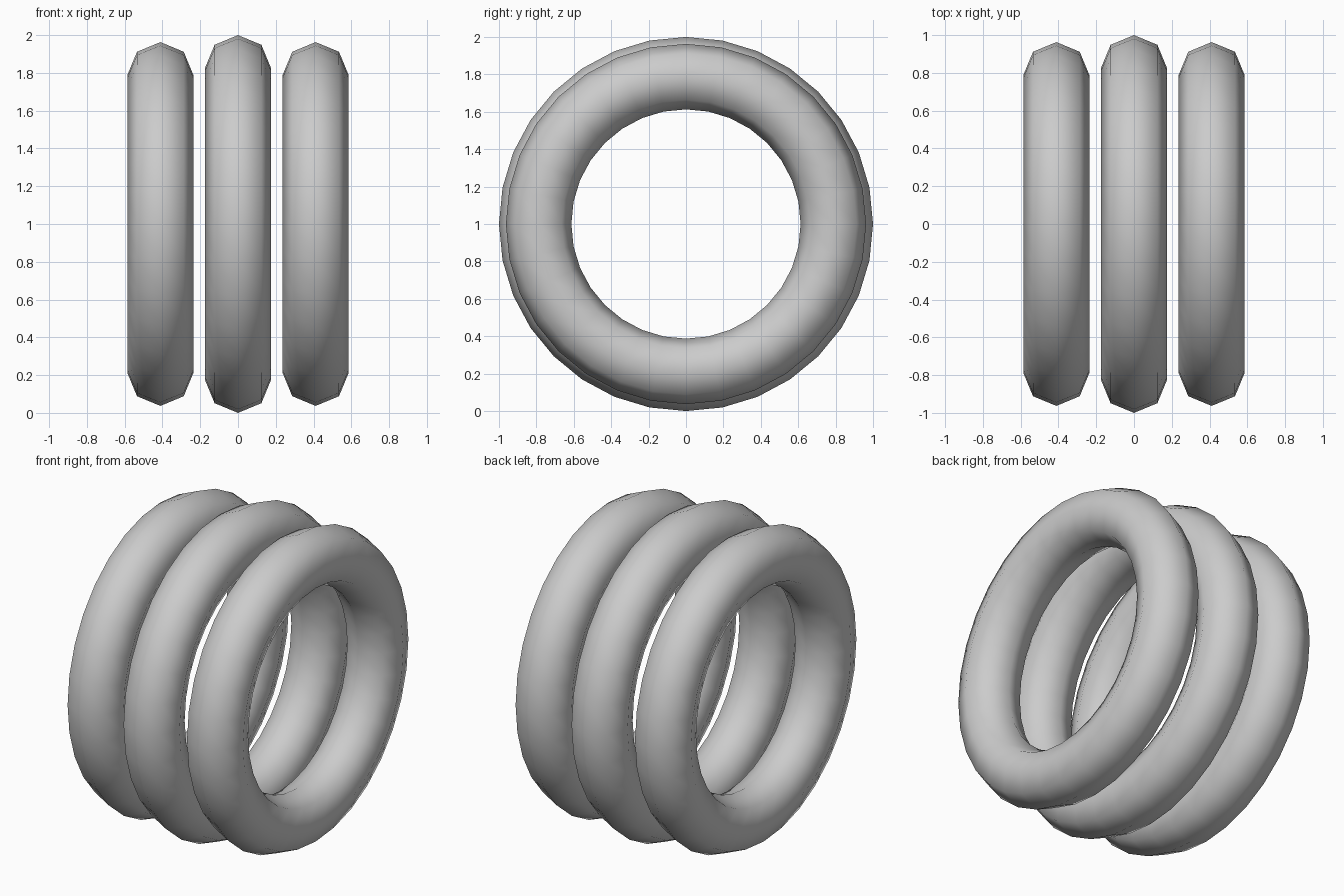
import bpy
import math

if "Cube" in bpy.data.objects:
    bpy.data.objects.remove(bpy.data.objects["Cube"])


def ring(name, x, major):
    # Upright ring around the x axis with an eight-sided tube
    bpy.ops.mesh.primitive_torus_add(
        major_segments=32, minor_segments=8,
        major_radius=major, minor_radius=0.175,
        location=(x, 0, 1), rotation=(0, math.pi / 2, 0))
    obj = bpy.context.object
    obj.name = name
    bpy.ops.object.transform_apply(location=False, rotation=True, scale=True)
    bpy.ops.object.shade_smooth()
    return obj


# Large middle ring and two slightly smaller outer rings
ring("middle_ring", 0, 0.825)
for name, side in (("left_ring", -1), ("right_ring", 1)):
    ring(name, side * 0.411, 0.788)
